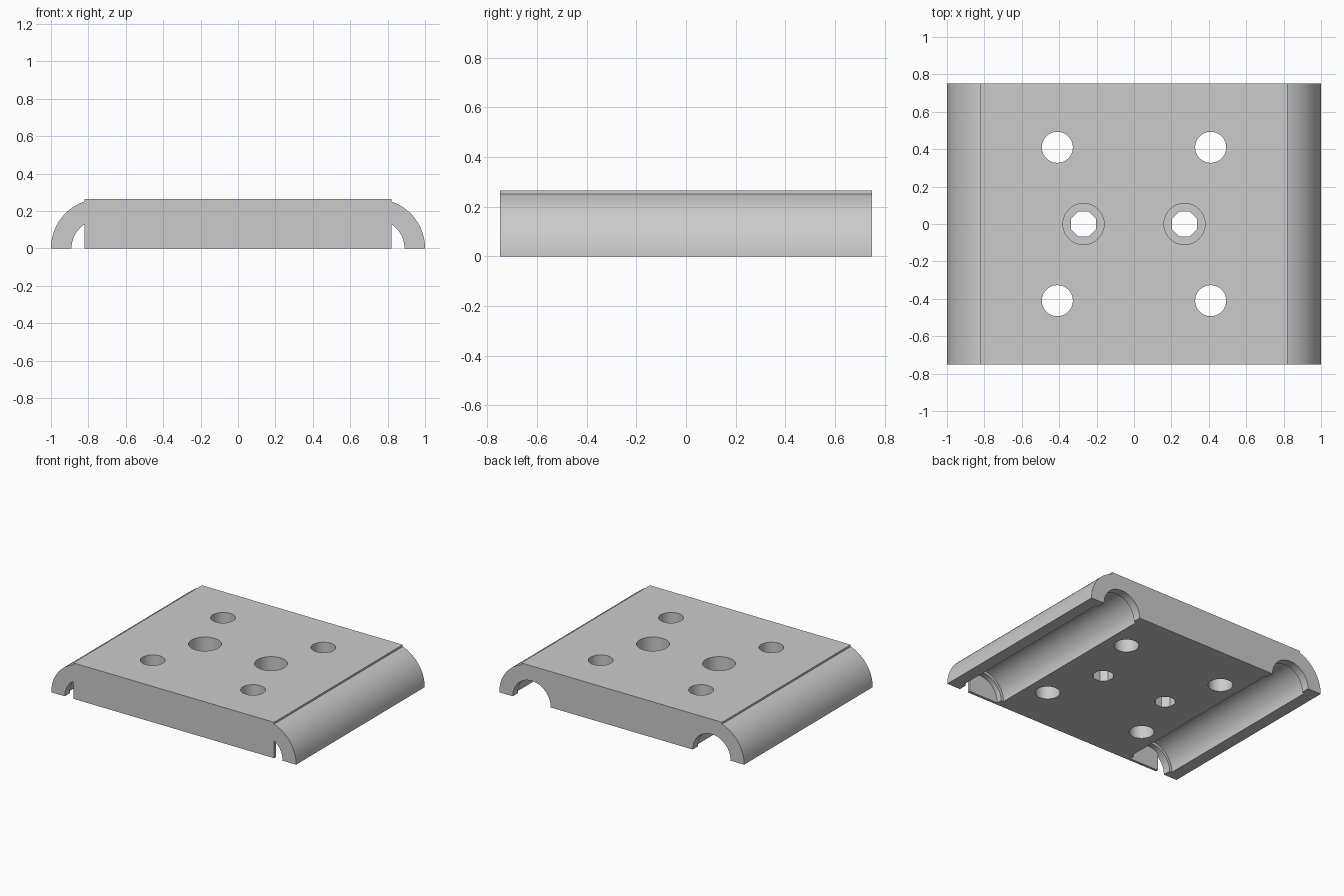
import bpy, bmesh, math

if "Cube" in bpy.data.objects:
    bpy.data.objects.remove(bpy.data.objects["Cube"], do_unlink=True)

HALF_DEPTH = 0.75
HEIGHT = 0.265
PLATE = 0.82             # half width of the raised flat top
AXIS = 1 - HEIGHT        # x of the channel axis
LIP_R, CHANNEL_R = 0.155, 0.175
LIP_LENGTH, WALL = 0.06, 0.02

grey = bpy.data.materials.new("plain_grey")
grey.use_nodes = True
grey.diffuse_color = (0.6, 0.6, 0.6, 1)
grey.node_tree.nodes["Principled BSDF"].inputs["Base Color"].default_value = (0.6, 0.6, 0.6, 1)


def arc(cx, radius, start, end, steps):
    """Points on an arc in the xz plane."""
    angles = [start + (end - start) * i / steps for i in range(steps + 1)]
    return [(cx + radius * math.cos(a), radius * math.sin(a)) for a in angles]


def prism(name, points, y0, y1):
    """Extrude an xz outline along y."""
    bm = bmesh.new()
    face = bm.faces.new([bm.verts.new((x, y0, z)) for x, z in points])
    extruded = bmesh.ops.extrude_face_region(bm, geom=[face], use_keep_orig=True)["geom"]
    moved = [v for v in extruded if isinstance(v, bmesh.types.BMVert)]
    bmesh.ops.translate(bm, verts=moved, vec=(0, y1 - y0, 0))
    bmesh.ops.recalc_face_normals(bm, faces=bm.faces)
    mesh = bpy.data.meshes.new(name)
    bm.to_mesh(mesh)
    bm.free()
    mesh.materials.append(grey)
    obj = bpy.data.objects.new(name, mesh)
    bpy.context.collection.objects.link(obj)
    return obj


def activate(obj):
    bpy.ops.object.select_all(action="DESELECT")
    obj.select_set(True)
    bpy.context.view_layer.objects.active = obj


def cut(target, cutter):
    """Subtract the cutter and discard it."""
    cutter.hide_render = True
    mod = target.modifiers.new("cut", "BOOLEAN")
    mod.operation = "DIFFERENCE"
    mod.solver = "EXACT"
    mod.object = cutter
    activate(target)
    bpy.ops.object.modifier_apply(modifier=mod.name)
    bpy.data.objects.remove(cutter, do_unlink=True)


def drill(target, x, y, radius, bottom, sides, turn=0):
    """Cut a vertical hole from above down to the given height."""
    top = HEIGHT + 0.1
    bpy.ops.mesh.primitive_cylinder_add(
        vertices=sides, radius=radius, depth=top - bottom,
        location=(x, y, (top + bottom) / 2), rotation=(0, 0, turn))
    cutter = bpy.context.object
    cutter.data.materials.append(grey)
    cut(target, cutter)


# Body: flat raised plate with a rounded rail down each side
edge_angle = math.acos((PLATE - AXIS) / HEIGHT)
right_half = arc(AXIS, HEIGHT, 0, edge_angle, 24) + [(PLATE, HEIGHT)]
outline = right_half + [(-x, z) for x, z in reversed(right_half)]
body = prism("clamp_body", outline, -HALF_DEPTH, HALF_DEPTH)

# Side channels, wider between the end lips
inner = HALF_DEPTH - LIP_LENGTH
for side in (-1, 1):
    for radius, reach in ((LIP_R, 1), (CHANNEL_R, inner)):
        circle = arc(side * AXIS, radius, 0, math.tau, 64)[:-1]
        cut(body, prism("channel_cutter", circle, -reach, reach))

# Four bolt holes
for x in (-0.41, 0.41):
    for y in (-0.41, 0.41):
        drill(body, x, y, 0.083, -0.1, 48)

# Two recessed holes with octagonal bottoms
for x in (-0.27, 0.27):
    drill(body, x, 0, 0.11, 0.1, 48)
    drill(body, x, 0, 0.072, -0.1, 8, math.pi / 8)

activate(body)
bpy.ops.object.shade_smooth_by_angle(angle=math.radians(30))

# Thin walls closing the front of the channels under the plate
wall_angle = math.acos((PLATE - AXIS) / LIP_R)
wall_outline = arc(AXIS, LIP_R + 0.001, wall_angle, math.pi, 32) + [(PLATE, 0)]
for side, label in ((1, "left"), (-1, "right")):
    points = [(side * x, z) for x, z in wall_outline]
    prism(label + "_end_wall", points, -HALF_DEPTH, -HALF_DEPTH + WALL)
